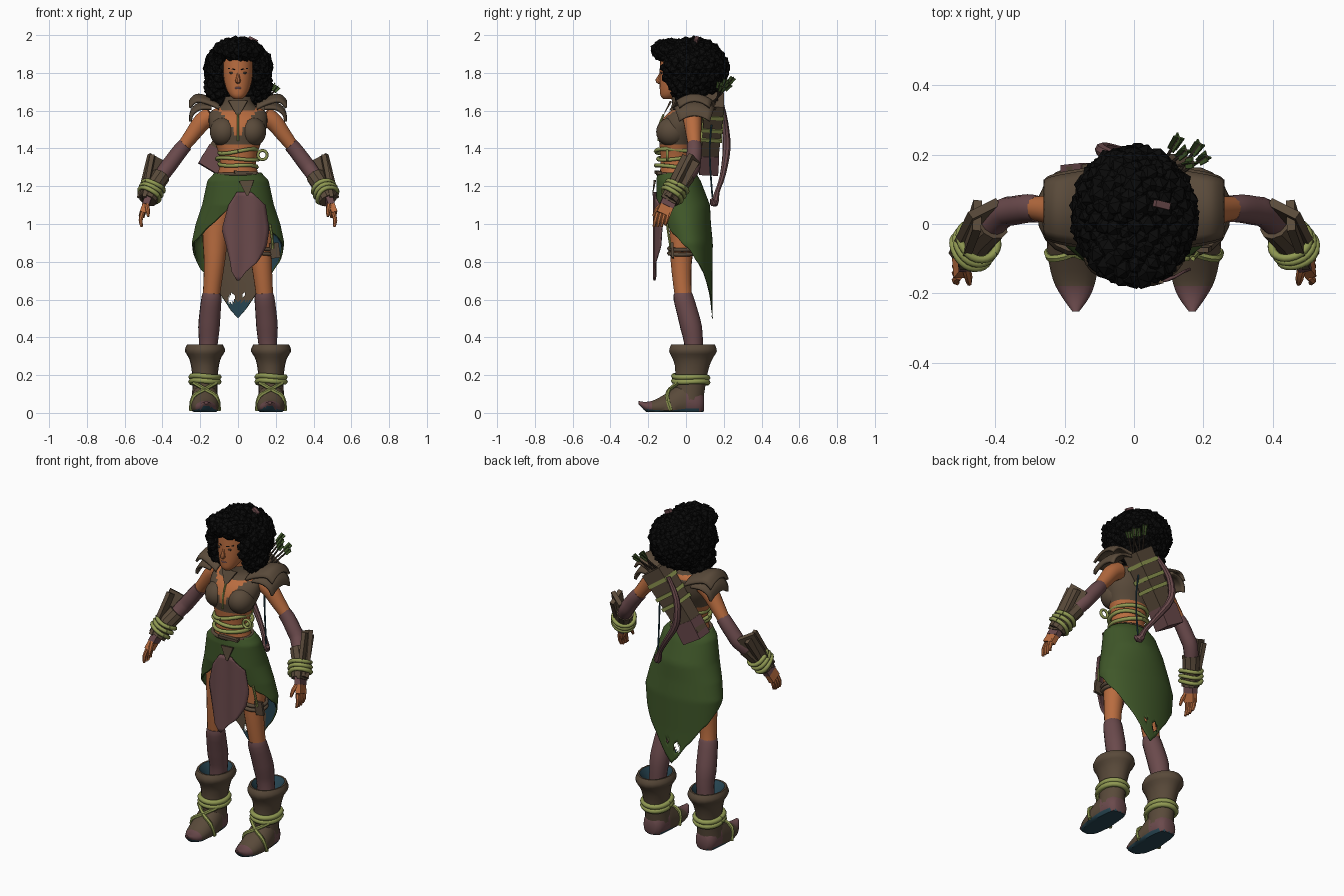
import bpy, bmesh, math, random
from mathutils import Vector, Matrix

random.seed(4)
cube = bpy.data.objects.get("Cube")
if cube:
    bpy.data.objects.remove(cube)


def material(name, r, g, b):
    m = bpy.data.materials.new(name)
    m.use_nodes = True
    m.diffuse_color = (r, g, b, 1)
    m.node_tree.nodes["Principled BSDF"].inputs["Base Color"].default_value = (r, g, b, 1)
    return m


SKIN = material("skin", .48, .15, .05)
HAIR = material("black hair", .003, .003, .003)
LEATHER = material("brown leather", .1, .068, .042)
GREEN = material("green cloth", .05, .095, .022)
ROPE = material("pale green rope", .28, .32, .085)
CLOTH = material("dusky purple cloth", .145, .068, .072)
BLUE = material("dark blue", .02, .06, .085)
DARK = material("dark wood", .05, .035, .025)


def finish(name, bm, mats, rule=None, thick=0, angle=40):
    bmesh.ops.remove_doubles(bm, verts=bm.verts, dist=.0002)
    bmesh.ops.recalc_face_normals(bm, faces=bm.faces)
    if rule:
        for f in bm.faces:
            f.material_index = rule(f.calc_center_median(), f.normal)
    me = bpy.data.meshes.new(name)
    bm.to_mesh(me)
    bm.free()
    ob = bpy.data.objects.new(name, me)
    bpy.context.collection.objects.link(ob)
    for m in mats if isinstance(mats, list) else [mats]:
        me.materials.append(m)
    bpy.ops.object.select_all(action='DESELECT')
    ob.select_set(True)
    bpy.context.view_layer.objects.active = ob
    if angle:
        bpy.ops.object.shade_smooth_by_angle(angle=math.radians(angle))
    if thick:
        mod = ob.modifiers.new("thickness", 'SOLIDIFY')
        mod.thickness, mod.offset = thick, 0


def spline(pts, sub):
    # smooth interpolation through the given rows
    out = []
    for i in range(len(pts) - 1):
        a, b, c, d = [pts[min(max(k, 0), len(pts) - 1)] for k in range(i - 1, i + 3)]
        for j in range(sub):
            t = j / sub
            out.append([q + .5 * t * (r - p + t * (2*p - 5*q + 4*r - s + t * (3*(q - r) + s - p)))
                        for p, q, r, s in zip(a, b, c, d)])
    return out + [list(pts[-1])]


def loft(name, rows, mats, n=14, sub=3, axis=None, hint=(.1, 1, .2), rule=None, caps=True, floor=-1, angle=40):
    # rows are x, y, z, radius and an optional second radius
    rows = spline([tuple(r) if len(r) == 5 else (*r, r[3]) for r in rows], sub)
    bm, rings = bmesh.new(), []
    for i, r in enumerate(rows):
        ahead, back = rows[min(i + 1, len(rows) - 1)], rows[max(i - 1, 0)]
        t = Vector(axis) if axis else (Vector(ahead[:3]) - Vector(back[:3])).normalized()
        X = Vector(hint).cross(t).normalized()
        Y = t.cross(X)
        ring = []
        for k in range(n):
            a = math.tau * k / n
            p = Vector(r[:3]) + X * r[3] * math.cos(a) + Y * r[4] * math.sin(a)
            p.z = max(p.z, floor)
            ring.append(bm.verts.new(p))
        rings.append(ring)
    for A, B in zip(rings, rings[1:]):
        for k in range(n):
            bm.faces.new((A[k], A[k - 1], B[k - 1], B[k]))
    if caps:
        bm.faces.new(rings[0])
        bm.faces.new(rings[-1])
    finish(name, bm, mats, rule, angle=angle)


def upright(name, rows, mats, **kw):
    loft(name, rows, mats, axis=(0, 0, 1), hint=(0, 1, 0), **kw)


def surface(name, nu, nv, f, mat, thick=.008, hole=None, rule=None):
    bm = bmesh.new()
    g = [[bm.verts.new(f(i / nu, j / nv)) for j in range(nv + 1)] for i in range(nu + 1)]
    for i in range(nu):
        for j in range(nv):
            q = (g[i][j], g[i + 1][j], g[i + 1][j + 1], g[i][j + 1])
            if not (hole and hole(sum((v.co for v in q), Vector()) / 4)):
                bm.faces.new(q)
    finish(name, bm, mat, rule, thick)


def ring(name, loc, axis, rx, ry, r, mat, wobble=0):
    # closed rope around an axis
    q = Vector(axis).to_track_quat('Z', 'Y')
    pts = [Vector(loc) + q @ Vector((rx * math.cos(a), ry * math.sin(a), wobble * math.sin(2 * a)))
           for a in [math.tau * k / 24 for k in range(25)]]
    loft(name, [(*p, r) for p in pts], mat, n=6, sub=1, hint=q @ Vector((0, 0, 1)), angle=70)


def box(name, a, b, width, thick, hint, mat, taper=1):
    a, b = Vector(a), Vector(b)
    t = (b - a).normalized()
    X = Vector(hint).cross(t).normalized()
    Y = t.cross(X)
    bm = bmesh.new()
    bmesh.ops.create_cube(bm, size=1)
    for v in bm.verts:
        k = 1 if v.co.z < 0 else taper
        v.co = (a + b) / 2 + X * v.co.x * thick * k + Y * v.co.y * width * k + (b - a) * v.co.z
    finish(name, bm, mat, angle=0)


def ball(name, loc, radii, mat):
    bm = bmesh.new()
    bmesh.ops.create_uvsphere(bm, u_segments=18, v_segments=12, radius=1,
                              matrix=Matrix.Translation(loc) @ Matrix.Diagonal((*radii, 1)))
    finish(name, bm, mat)


# torso with painted bodice, bust and neck
def bodice(c, n):
    neckline = c.y < -.03 and abs(c.x) < .7 * (c.z - 1.46)
    return int(1.42 < c.z < 1.6 and not neckline)


upright("torso", [(0, -.04, 1.18, .14, .1), (0, -.05, 1.27, .106, .087), (0, -.05, 1.34, .096, .085),
                  (0, -.045, 1.42, .118, .095), (0, -.032, 1.5, .148, .115), (0, -.015, 1.56, .155, .105),
                  (0, .005, 1.6, .14, .085), (0, .01, 1.63, .08, .062), (0, -.01, 1.67, .045, .045),
                  (0, -.03, 1.75, .043, .045)], [SKIN, LEATHER], n=40, sub=5, rule=bodice)
upright("collar", [(0, .0, 1.6, .12, .09), (0, -.0, 1.63, .088, .075), (0, -.01, 1.675, .067, .067)],
        LEATHER, n=20, caps=False)
box("collar_point", (0, -.08, 1.65), (0, -.118, 1.58), .012, .1, (0, 1, 0), LEATHER, .2)
for k, z in enumerate((1.385, 1.345, 1.31)):
    ring("waist_rope", (0, -.048, z), (.08 * (k - 1), 0, 1), .112, .1, .011, ROPE, .006)
ring("rope_loop", (.13, -.1, 1.365), (0, 1, 0), .024, .024, .008, ROPE)
loft("bodice_cord", [(0, -.118, 1.58, .006), (0, -.142, 1.52, .006), (0, -.146, 1.44, .006)], ROPE, n=6)

# head and face
upright("head", [(0, -.10, 1.662, .02, .02), (0, -.09, 1.68, .042, .045), (0, -.067, 1.72, .064, .072),
                 (0, -.05, 1.78, .077, .09), (0, -.045, 1.84, .08, .093), (0, -.04, 1.9, .075, .09),
                 (0, -.03, 1.95, .04, .05)], SKIN, n=24)
loft("nose", [(0, -.13, 1.805, .006), (0, -.143, 1.775, .01), (0, -.147, 1.758, .015), (0, -.13, 1.752, .01)], SKIN, n=8)
ball("lips", (0, -.131, 1.72), (.022, .01, .008), CLOTH)
for s in (-1, 1):
    ball("eye", (s * .032, -.128, 1.80), (.015, .006, .006), DARK)
    box("brow", (s * .016, -.137, 1.818), (s * .052, -.115, 1.824), .006, .006, (0, 1, 0), HAIR)

# curly hair: clumps over a crown, a fringe and two side lobes, open at the face
ball("hair_core", (0, .05, 1.825), (.155, .14, .145), HAIR)
bm = bmesh.new()
for centre, radii, count in [((0, .025, 1.82), (.16, .18, .148), 300), ((0, -.09, 1.92), (.11, .07, .038), 60),
                             ((.1, .01, 1.725), (.06, .08, .075), 50), ((-.1, .01, 1.725), (.06, .08, .075), 50)]:
    for i in range(count):
        h = 1 - 2 * (i + .5) / count
        w, a = math.sqrt(1 - h * h), i * 2.39996
        p = Vector(centre) + Vector((radii[0] * w * math.cos(a), radii[1] * w * math.sin(a), radii[2] * h))
        if p.y < -.025 and abs(p.x) < .098 and p.z < 1.882:
            continue
        turn = Matrix.Rotation(random.random() * 3, 4, Vector((random.random(), 1, random.random())))
        bmesh.ops.create_icosphere(bm, subdivisions=1, radius=random.uniform(.022, .035),
                                   matrix=Matrix.Translation(p) @ turn)
finish("hair_curls", bm, HAIR, angle=0)
box("hair_pin", (.06, .06, 1.985), (.1, .05, 1.965), .02, .02, (0, 1, 0), CLOTH)

# wrap skirt with long pointed back
WAIST = [(1.27, .122, .1, -.05), (1.23, .16, .115, -.04), (1.1, .188, .14, -.015), (1.0, .222, .13, .0),
         (.9, .243, .125, .015), (.7, .215, .1, .037), (.48, .17, .09, .05)]
HEM = [(0, 1.13), (.3, .95), (.5, .86), (.7, .74), (.85, .62), (.93, .545), (1, .5)]


def lerp_table(table, x):
    for p, q in zip(table, table[1:]):
        if (p[0] - x) * (q[0] - x) <= 0:
            t = (x - p[0]) / (q[0] - p[0])
            return [a + (b - a) * t for a, b in zip(p, q)]
    return table[-1]


def skirt(u, v, k=1):
    a = math.tau * u
    side = 1 - abs(2 * u - 1)
    hem = lerp_table(HEM, side)[1] + .018 * math.sin(13 * a) * side * (1 - side)
    z = 1.27 + (hem - 1.27) * v
    _, rx, ry, cy = lerp_table(WAIST, z)
    return Vector((k * rx * math.sin(a), cy - k * ry * math.cos(a), z))


def torn(c):
    return c.y > .05 and (math.hypot(c.x + .035, (c.z - .605) * .6) < .018 or math.hypot(c.x - .03, c.z - .63) < .012)


def lining(c, n):
    if abs(c.x) < .1 and c.z > .59:
        return 0
    return 2 if c.x < -.1 else 1


surface("skirt", 160, 36, skirt, GREEN, .004, torn)
surface("skirt_lining", 160, 36, lambda u, v: skirt(u, v, .965), [LEATHER, BLUE, GREEN], 0, torn, lining)

# hanging front cloth, belt and buckle
EDGE = [(1.17, -.005, .07), (1.1, -.05, .145), (.97, -.085, .165), (.88, -.06, .15), (.8, -.042, .105),
        (.75, -.035, .045), (.7, -.006, .006)]


def front_cloth(u, v):
    z, lo, hi = lerp_table(EDGE, 1.17 - .47 * v)
    x = lo + (hi - lo) * u
    return Vector((x, -.167 + x * x * 1.2 + .006 * math.sin(50 * x), z))


surface("front_cloth", 12, 20, front_cloth, CLOTH)
ring("belt", (0, -.05, 1.265), (0, 0, 1), .116, .1, .01, LEATHER)
box("belt_bar", (-.02, -.155, 1.275), (.1, -.14, 1.27), .025, .015, (0, 1, 0), LEATHER)
box("belt_point", (.045, -.165, 1.23), (.05, -.178, 1.15), .012, .08, (0, 1, 0), LEATHER, .15)


# boot foot: blue sole, purple toe and heel
def shoe(c, n):
    if n.z < -.5 and c.z < .04:
        return 2
    return int(c.y < -.18 or (c.y > .0 and c.z < .12))


def pad(path, sag, s):
    def f(u, v):
        x, z = spline(path, 4)[round(u * 4 * (len(path) - 1))]
        t = 2 * v - 1
        return Vector((s * x, .045 + .115 * t * (1 - .3 * u), z - sag * t * t))
    return f


for s in (-1, 1):
    def m(*rows):
        return [(s * r[0], *r[1:]) for r in rows]

    # legs and wraps
    loft("leg", m((.095, -.01, 1.08, .085), (.118, -.015, .95, .071), (.125, -.025, .8, .056), (.14, -.015, .63, .046),
                  (.15, .01, .5, .048), (.158, .04, .36, .044), (.165, .04, .2, .04)), SKIN, n=18)
    loft("leg_wrap", m((.138, -.018, .635, .046), (.14, -.014, .61, .053), (.148, .008, .53, .056), (.154, .028, .45, .057),
                       (.157, .04, .37, .05), (.165, .04, .27, .05)), CLOTH, n=16, sub=2)

    # boots
    upright("boot_shaft", m((.175, .015, .05, .07, .075), (.175, .025, .17, .066, .083), (.175, .033, .25, .074, .093),
                            (.175, .035, .295, .087, .112), (.175, .037, .325, .106, .128), (.175, .037, .352, .1, .122),
                            (.175, .037, .362, .085, .105), (.17, .037, .3, .05, .06)), [LEATHER, BLUE], n=18, sub=2,
            caps=False, rule=lambda c, n: int(c.z > .29 and math.hypot((abs(c.x) - .175) / .085, (c.y - .037) / .105) < .93))
    loft("boot_foot", m((.175, .095, .05, .035, .04), (.175, .07, .05, .06, .08), (.175, .0, .06, .072, .11),
                        (.175, -.08, .04, .075, .08), (.172, -.16, .03, .062, .042), (.168, -.21, .032, .04, .027),
                        (.168, -.252, .055, .01, .008)), [LEATHER, CLOTH, BLUE],
         n=18, axis=(0, -1, 0), hint=(0, 0, 1), rule=shoe, floor=.004)
    for z in (.165, .19):
        ring("ankle_rope", (s * .175, .025, z), (0, .05, 1), .074, .09, .015, ROPE, .004)
    for d in (-1, 1):
        loft("foot_rope", m((.175 - d * .06, -.04, .16, .011), (.175, -.085, .125, .011),
                            (.175 + d * .062, -.1, .085, .011), (.175 + d * .074, -.08, .012, .011)), ROPE, n=6)

    # arms and sleeves
    loft("arm", m((.14, .03, 1.575, .05), (.19, .035, 1.54, .048), (.24, .04, 1.475, .041), (.305, .045, 1.39, .033),
                  (.38, .03, 1.29, .034), (.44, -.03, 1.21, .03), (.478, -.085, 1.13, .023)), SKIN, n=16)
    loft("sleeve", m((.278, .043, 1.42, .039), (.305, .045, 1.39, .041), (.35, .038, 1.33, .042), (.38, .03, 1.29, .042),
                     (.43, -.02, 1.22, .038)), CLOTH, n=12, sub=2)

    # bracers with raised outer plate and rope binding
    loft("bracer", m((.408, .0, 1.255, .05), (.44, -.035, 1.205, .048), (.478, -.088, 1.125, .05)), LEATHER, n=10, sub=1, angle=25)
    for k, yaw in enumerate(((.5, 1, 0), (1, .2, .3))):
        box("bracer_plate", (s * (.432 + .02 * k), .045 - .02 * k, 1.35 - .005 * k), (s * .495, -.075 - .02 * k, 1.125),
            .025, .1, (s * yaw[0], yaw[1], yaw[2]), LEATHER, .85)
    for k in range(3):
        t = k * .35
        ring("wrist_rope", (s * (.45 + .03 * t), -.048 - .04 * t, 1.195 - .06 * t), (s * .4, -.5, -.9 + .12 * k),
             .059, .059, .012, ROPE, .005)

    # hands with cloth wrap
    box("palm", (s * .478, -.085, 1.135), (s * .508, -.122, 1.05), .03, .07, (1, .1, 0), SKIN, 1.05)
    box("hand_wrap", (s * .475, -.083, 1.14), (s * .492, -.104, 1.093), .036, .076, (1, .1, 0), CLOTH)
    for k in range(4):
        y = -.15 + .02 * k
        loft("finger", m((.505, y, 1.06, .012), (.515, y - .012, 1.02, .011), (.51, y - .02, .985 + .008 * (k == 3), .007)),
             SKIN, n=7, sub=2)
    loft("thumb", m((.485, -.12, 1.11, .013), (.478, -.155, 1.075, .012), (.475, -.172, 1.04, .007)), SKIN, n=7, sub=2)

    # bust and layered shoulder guards
    ball("bodice_cup", (s * .076, -.075, 1.488), (.074, .083, .078), LEATHER)
    surface("upper_shoulder_guard", 12, 8, pad([(.1, 1.645), (.16, 1.672), (.22, 1.682), (.255, 1.65)], .035, s), LEATHER, .014)
    surface("lower_shoulder_guard", 12, 8, pad([(.14, 1.64), (.2, 1.638), (.24, 1.61), (.252, 1.572)], .03, s), LEATHER, .014)

# left thigh strap
for z in (.87, .845):
    ring("thigh_strap", (.122, -.02, z), (.1, 0, 1), .07, .07, .011, LEATHER)
box("thigh_buckle", (.19, -.075, .9), (.2, -.07, .82), .015, .05, (0, 1, 0), LEATHER)
loft("thigh_cord", [(.17, -.1, 1.0, .007), (.18, -.09, .93, .007), (.185, -.08, .87, .007)], ROPE, n=6)

# quiver and arrows
low, high = Vector((-.145, .12, 1.32)), Vector((.1, .15, 1.66))
box("quiver", low, high, .09, .12, (0, 1, 0), LEATHER, 1.15)
box("quiver_tip", low + Vector((-.01, 0, -.03)), low.lerp(high, .2), .1, .13, (0, 1, 0), CLOTH)
for t in (.45, .6, .8):
    box("quiver_strap", low.lerp(high, t), low.lerp(high, t + .05), .112, .143, (0, 1, 0), ROPE)
for k in range(5):
    base = high + Vector((.02 * (k - 2), .012 * (k % 3 - 1), -.02))
    tip = Vector((.13 + .02 * k, .25 - .018 * (k * 2 % 5), 1.775 - .012 * k))
    loft("arrow", [(*base, .005), (*tip, .005)], DARK, n=6, sub=1)
    for hint in ((1, 0, 0), (0, 1, 0)):
        box("arrow_feather", base.lerp(tip, .7), tip, .028, .004, hint, GREEN, 1.2)

# bow and string
loft("bow", [(.105, .135, 1.13, .01), (.085, .15, 1.11, .022), (.06, .165, 1.17, .014), (0, .195, 1.26, .016),
             (-.085, .215, 1.4, .021), (-.08, .205, 1.54, .018), (-.01, .185, 1.65, .012)], CLOTH, n=8)
loft("bow_string", [(.09, .14, 1.14, .005), (.09, .125, 1.4, .005), (.07, .15, 1.64, .005)], BLUE, n=6)
